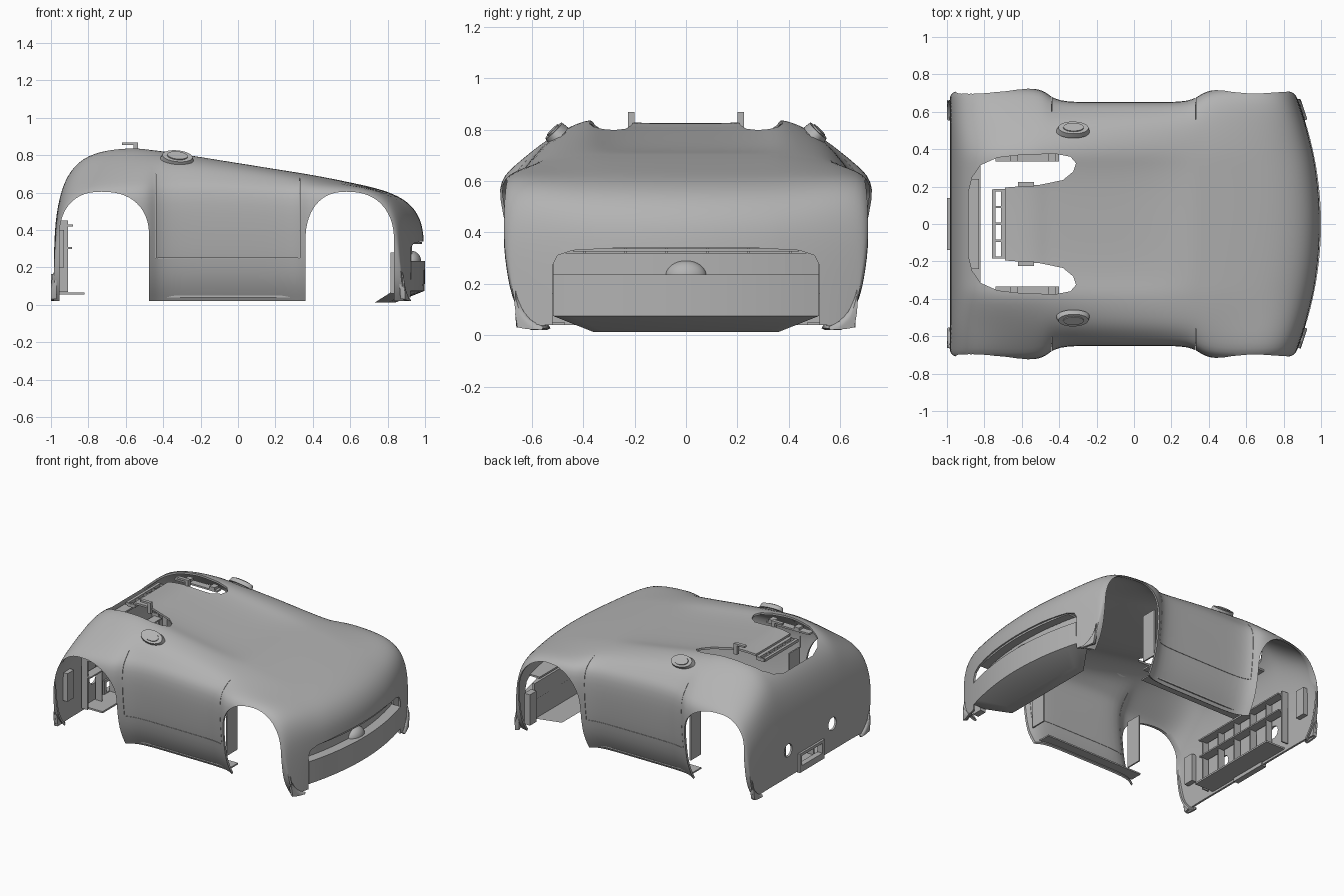
import bpy, bmesh, math
from mathutils import Matrix

cube = bpy.data.objects.get("Cube")
if cube:
    bpy.data.objects.remove(cube, do_unlink=True)

grey = bpy.data.materials.new("body grey")
grey.use_nodes = True
grey.diffuse_color = (0.45, 0.45, 0.45, 1)
grey.node_tree.nodes["Principled BSDF"].inputs["Base Color"].default_value = grey.diffuse_color


def finish(name, bm):
    bmesh.ops.recalc_face_normals(bm, faces=bm.faces)
    mesh = bpy.data.meshes.new(name)
    bm.to_mesh(mesh)
    bm.free()
    mesh.materials.append(grey)
    obj = bpy.data.objects.new(name, mesh)
    bpy.context.collection.objects.link(obj)
    return obj


def activate(obj):
    bpy.ops.object.select_all(action='DESELECT')
    obj.select_set(True)
    bpy.context.view_layer.objects.active = obj


def smooth(obj, angle=35):
    activate(obj)
    bpy.ops.object.shade_smooth_by_angle(angle=math.radians(angle))


def prism(name, points, axis, low, high):
    """Extrude a flat outline along one axis."""
    place = {'x': lambda a, b, t: (t, a, b),
             'y': lambda a, b, t: (a, t, b),
             'z': lambda a, b, t: (a, b, t)}[axis]
    bm = bmesh.new()
    rings = [[bm.verts.new(place(a, b, t)) for a, b in points] for t in (low, high)]
    for ring in rings:
        bm.faces.new(ring)
    n = len(points)
    for i in range(n):
        j = (i + 1) % n
        bm.faces.new((rings[0][i], rings[0][j], rings[1][j], rings[1][i]))
    return finish(name, bm)


def box(name, x, y, z):
    return prism(name, [(x[0], y[0]), (x[1], y[0]), (x[1], y[1]), (x[0], y[1])], 'z', *z)


def both_sides(y):
    return (("left", y), ("right", (-y[1], -y[0])))


# Body cross-sections: x, centre height, shoulder height, fender height, half width
stations = [
    (-.985, .04, .04, .035, .66), (-.985, .36, .35, .32, .695),
    (-.965, .54, .52, .45, .715), (-.92, .69, .63, .56, .73),
    (-.83, .79, .695, .625, .735), (-.70, .84, .74, .645, .738),
    (-.55, .85, .765, .655, .738), (-.47, .84, .77, .66, .72),
    (-.42, .835, .77, .67, .66), (-.2, .80, .76, .68, .66),
    (.1, .75, .725, .66, .66), (.31, .71, .695, .65, .66),
    (.36, .70, .685, .645, .71), (.45, .685, .67, .645, .735),
    (.65, .645, .64, .635, .737), (.8, .61, .615, .615, .735),
    (.92, .55, .56, .56, .725), (.98, .46, .47, .46, .715),
    (1, .36, .35, .33, .695), (1, .04, .04, .035, .66)]
sweep_back = .28


def section(x, top, shoulder, fender, w):
    dip = .03 if -.5 < x < .2 else .02 if -.8 < x < 0 else 0
    side = fender * .91
    half = [(.17, top - dip), (.31, top - dip * .7), (.39, top), (.54, shoulder), (.92 * w, fender), (w, side),
            (w - .015, .6 * side + .01), (w - .045, .22 * side + .015), (w - .12, .02)]
    row = [(-y, z) for y, z in reversed(half)] + [(0, top - dip)] + half
    # The nose sweeps back towards its corners
    sweep = max(0, (x - .5) / .5) * sweep_back
    return [(x - sweep * y * y, y, z) for y, z in row]


bm = bmesh.new()
grid = [[bm.verts.new(p) for p in section(*s)] for s in stations]
for a, b in zip(grid, grid[1:]):
    for i in range(len(a) - 1):
        bm.faces.new((a[i], a[i + 1], b[i + 1], b[i]))
body = finish("body_shell", bm)
if sum(p.normal.z for p in body.data.polygons) < 0:
    body.data.flip_normals()
body.modifiers.new("Smooth", 'SUBSURF').levels = 2
thick = body.modifiers.new("Thickness", 'SOLIDIFY')
thick.thickness = .014
thick.offset = -1


def arch(centre, rear, front, spring, rise, steps=28):
    """Wheel arch outline: a squarish half oval on straight legs."""
    points = [(centre + front, -.1)]
    for k in range(steps + 1):
        c, s = math.cos(math.pi * k / steps), math.sin(math.pi * k / steps)
        reach = front if c > 0 else rear
        points.append((centre + math.copysign(abs(c) ** .85, c) * reach, spring + abs(s) ** .85 * rise))
    return points + [(centre - rear, -.1)]


# Cutters for wheel arches, rear opening, nose intake and rear wall holes
cutters = []
for label, (low, high) in both_sides((.5, .9)):
    cutters.append(prism("rear_arch_cutter_" + label, arch(-.73, .225, .255, .36, .245), 'y', low, high))
    cutters.append(prism("front_arch_cutter_" + label, arch(.58, .22, .255, .33, .275), 'y', low, high))

rim = [(-.885, .17), (-.865, .25), (-.82, .315), (-.73, .355), (-.6, .37), (-.42, .375),
       (-.34, .36), (-.31, .325), (-.325, .28), (-.38, .235), (-.5, .21), (-.69, .195)]
cutters.append(prism("opening_cutter", rim + [(x, -y) for x, y in reversed(rim)], 'z', .55, 1.1))
intake = [(.52, -.1), (.52, .27), (.5, .31), (.44, .33), (.25, .34)]
cutters.append(prism("intake_cutter", intake + [(-y, z) for y, z in reversed(intake)], 'x', .78, 1.2))
for side in (-1, 1):
    circle = [(side * .25 + .045 * math.cos(k * math.pi / 12), .23 + .045 * math.sin(k * math.pi / 12))
              for k in range(24)]
    cutters.append(prism("lamp_cutter", circle, 'x', -1.1, -.9))
cutters.append(box("plate_cutter", (-1.1, -.9), (-.115, .115), (.075, .145)))

# Fine slits for the door seams
for label, span in both_sides((.56, .8)):
    for x in (-.44, .33):
        cutters.append(box("door_seam_cutter", (x, x + .002), span, (.25, .7)))
    cutters.append(box("sill_seam_cutter", (-.43, .32), span, (.248, .25)))

for cutter in cutters:
    cut = body.modifiers.new("Cut", 'BOOLEAN')
    cut.object = cutter
    cut.solver = 'EXACT'
activate(body)
for mod in list(body.modifiers):
    bpy.ops.object.modifier_apply(modifier=mod.name)
for cutter in cutters:
    bpy.data.objects.remove(cutter, do_unlink=True)
smooth(body)


# Front bumper: a bowed slab with a chin tucked underneath
def bow(width, nose, back, count=17):
    ys = [width * (2 * i / (count - 1) - 1) for i in range(count)]
    return [(nose - sweep_back * y * y, y) for y in ys] + [(back, width), (back, -width)]


bm = bmesh.new()
rings = []
for outline, z in ((bow(.518, 1, .85), .235), (bow(.518, .998, .83), .075), (bow(.36, .84, .73), .012)):
    rings.append([bm.verts.new((x, y, z)) for x, y in outline])
for a, b in zip(rings, rings[1:]):
    for i in range(len(a)):
        j = (i + 1) % len(a)
        bm.faces.new((a[i], a[j], b[j], b[i]))
bm.faces.new(rings[0])
bm.faces.new(rings[-1])
smooth(finish("front_bumper", bm))
prism("intake_lip", bow(.44, .985, .85), 'z', .325, .337)
prism("intake_back", bow(.515, .93, .84), 'z', .2, .32)

bpy.ops.mesh.primitive_uv_sphere_add(segments=32, ring_count=16, radius=1, location=(.925, 0, .23))
dome = bpy.context.object
dome.name = "bumper_dome"
dome.scale = (.055, .08, .06)
dome.data.materials.append(grey)
smooth(dome)

# Oval filler caps on the shoulders
for label, side in (("left", 1), ("right", -1)):
    bm = bmesh.new()
    for radius, depth in ((.09, .03), (.06, .042)):
        bmesh.ops.create_cone(bm, cap_ends=True, segments=32, radius1=radius, radius2=radius * .9, depth=depth,
                              matrix=Matrix.Diagonal((1, .55, 1, 1)))
    cap = finish("filler_cap_" + label, bm)
    cap.location = (-.325, side * .505, .785)
    cap.rotation_euler = (-side * .75, .1, 0)
    smooth(cap)

# Rear plate holder frame, inner ledge and ribs
for label, y, z in (("top", (-.14, .14), (.145, .165)), ("bottom", (-.14, .14), (.03, .075)),
                    ("left", (.115, .14), (.075, .145)), ("right", (-.14, -.115), (.075, .145))):
    box("plate_holder_" + label, (-1, -.96), y, z)
box("rear_ledge", (-.97, -.82), (-.36, .36), (.055, .067))
for z in (.3, .42):
    box("rear_shelf", (-.97 + z * .06, -.9 + z * .04), (-.4, .4), (z, z + .01))
for i in range(6):
    y = -.4 + .16 * i
    box("rear_rib", (-.96, -.91), (y, y + .01), (.07, .45))

# Tail bar of the top panel, with clips
for label, x in (("inner", (-.71, -.685)), ("outer", (-.76, -.74))):
    box("tail_bar_" + label, x, (-.185, .185), (.78, .8))
for i in range(5):
    y = -.185 + .09 * i
    box("tail_bar_web", (-.75, -.69), (y, y + .012), (.775, .798))
for label, y in both_sides((.2, .225)):
    box("clip_leg_" + label, (-.56, -.535), y, (.79, .86))
    box("clip_top_" + label, (-.62, -.535), y, (.855, .868))

# Flange around the rear opening
box("rim_flange_rear", (-.9, -.83), (-.24, .24), (.665, .677))
for label, y in both_sides((.335, .385)):
    box("rim_flange_" + label, (-.74, -.4), y, (.765, .777))
    for x in (-.66, -.46):
        box("rim_clip_" + label, (x, x + .04), y, (.777, .795))

# Returns along the door ends, sill ledges and nose brackets
for label, y in both_sides((.5, .615)):
    box("door_return_front_" + label, (.335, .345), y, (.16, .5))
    box("door_return_rear_" + label, (-.47, -.46), y, (.16, .5))
for label, y in both_sides((.47, .56)):
    box("sill_ledge_" + label, (-.45, .33), y, (.04, .05))
for label, y in both_sides((.525, .6)):
    box("nose_bracket_" + label, (.815, .86), y, (.06, .28))
    box("tail_bracket_" + label, (-.965, -.93), y, (.2, .4))
